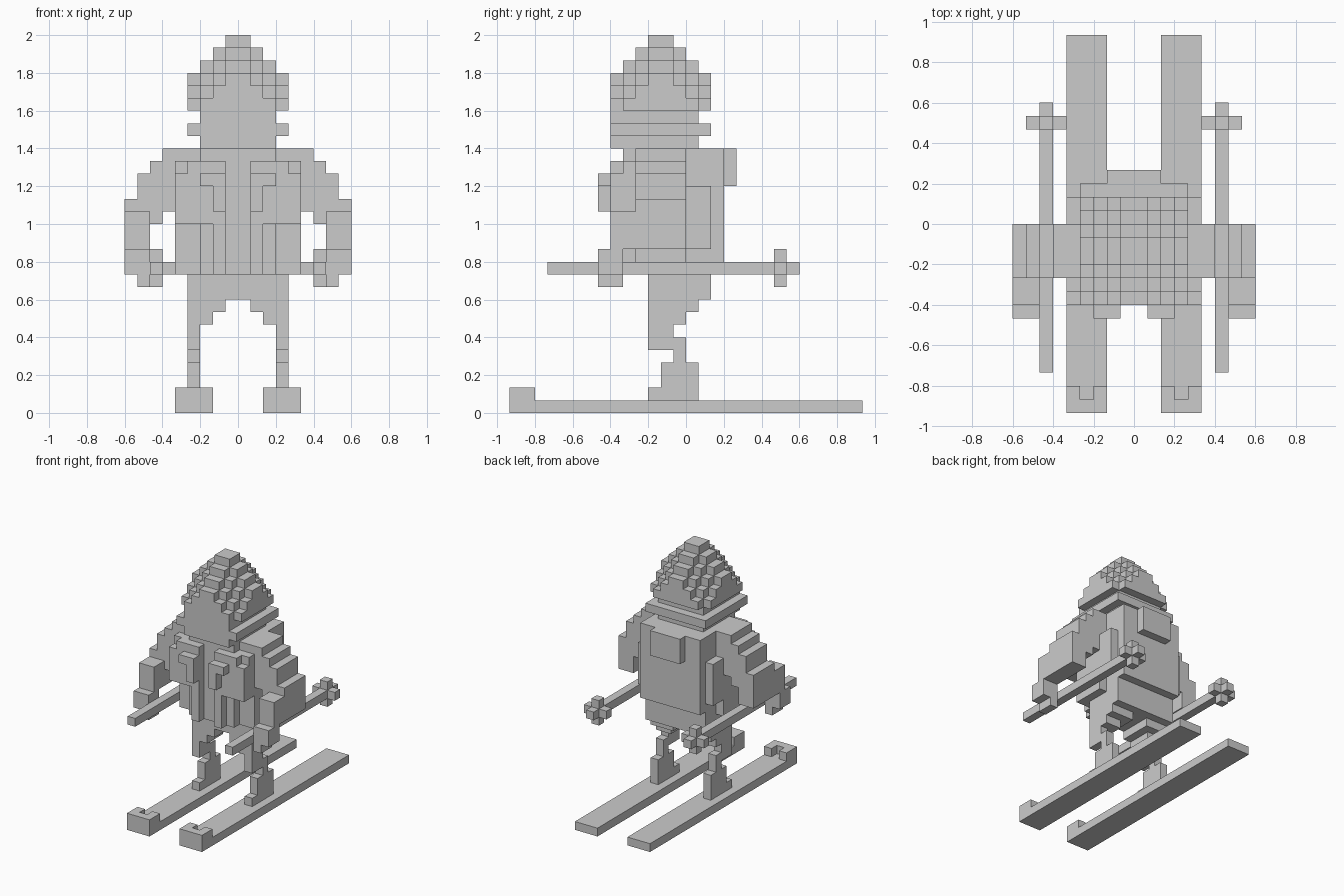
import bpy, bmesh
from mathutils import Vector

if "Cube" in bpy.data.objects:
    bpy.data.objects.remove(bpy.data.objects["Cube"])

U = 2 / 30  # size of one block


def box(x, y, z):
    """Set of unit cells filling the three given ranges."""
    return {(i, j, k) for i in range(*x) for j in range(*y) for k in range(*z)}


def wide(half, y, z):
    """Box centred on x = 0."""
    return box((-half, half), y, z)


def flip(cells):
    """Reflect cells across x = 0."""
    return {(-1 - i, j, k) for i, j, k in cells}


def build(name, cells):
    """Fuse cells into one clean outer shell."""
    bm = bmesh.new()
    verts = {}

    def vert(p):
        key = tuple(p)
        if key not in verts:
            verts[key] = bm.verts.new(Vector(key) * U)
        return verts[key]

    for cell in cells:
        for axis in range(3):
            for side in (0, 1):
                near = list(cell)
                near[axis] += 1 if side else -1
                if tuple(near) in cells:
                    continue
                u, v = (axis + 1) % 3, (axis + 2) % 3
                ring = []
                for i, j in ((0, 0), (1, 0), (1, 1), (0, 1)):
                    p = list(cell)
                    p[axis] += side
                    p[u] += i
                    p[v] += j
                    ring.append(vert(p))
                bm.faces.new(ring if side else ring[::-1])
    bmesh.ops.dissolve_limit(bm, angle_limit=0.01, verts=bm.verts, edges=bm.edges)
    mesh = bpy.data.meshes.new(name)
    bm.to_mesh(mesh)
    bm.free()
    obj = bpy.data.objects.new(name, mesh)
    bpy.context.collection.objects.link(obj)


def pair(name, cells):
    """Build a part on the +x side and its twin on the -x side."""
    build(name + "_right", cells)
    build(name + "_left", flip(cells))


# Ski: flat board with a notched raised tip
ski = box((2, 5), (-14, 14), (0, 1)) | box((2, 5), (-14, -12), (1, 2))
pair("ski", ski - {(3, -13, 1)})

# Boot, then a bent leg that widens towards the hips
shin = (3, 4)
pair("boot", box(shin, (-3, 1), (1, 2)) | box(shin, (-2, 1), (2, 4)))
leg = box(shin, (-1, 0), (4, 5))
for z, inner, back in ((5, 3, 0), (6, 3, -1), (7, 2, 0), (8, 1, 1)):
    leg |= box((inner, 4), (-3, back), (z, z + 1))
pair("leg", leg)

# Arm: columns stepping down from the shoulder, plus the forearm
arm = box((7, 9), (-6, -4), (13, 16))
for x, low, top in ((5, 16, 21), (6, 15, 20), (7, 13, 19), (8, 13, 17)):
    arm |= box((x, x + 1), (-4, 0), (low, top))
pair("arm", arm)
hand = box((7, 9), (-7, -5), (10, 13))
pair("hand", {c for c in hand if c[0] == 7 or c[2] > 10})

# Ski pole with a cross-shaped basket
pole = box((6, 7), (-11, 9), (11, 12))
basket = {c for c in box((5, 8), (7, 8), (10, 13)) if c[0] == 6 or c[2] == 11}
pair("ski_pole", pole | basket)

# Jacket front: chest panel, hooked pocket strap and hanging lapel
chest = box((1, 5), (-6, -4), (15, 20)) - {(4, -6, 19)}
strap = {c for c in box((1, 3), (-7, -6), (16, 19)) if c[0] == 1 or c[2] == 18}
lapel = box((1, 3), (-6, -4), (11, 15))
lapel = {c for c in lapel if c[0] == 1 or c[1] == -5}
pair("jacket_front", chest | strap | lapel)

# Trunk
build("hips", wide(4, (-3, 2), (9, 11)))
torso = wide(5, (-4, 0), (11, 21)) | wide(5, (0, 2), (13, 18))
torso |= wide(4, (0, 2), (11, 13)) | wide(1, (-5, -4), (11, 20))
build("torso", torso | wide(3, (-5, -4), (20, 21)))
build("backpack", wide(4, (2, 3), (12, 18)))
build("hood", wide(4, (0, 3), (18, 21)) | wide(2, (3, 4), (18, 21)))

# Head with a band around it
build("head", wide(3, (-6, 1), (21, 24)))
build("face_band", wide(4, (-6, 2), (22, 23)))

# Hat: stepped pyramid, one block lower per block away from the centre
build("hat", {c for c in wide(4, (-6, 2), (24, 30))
              if abs(c[0] + 0.5) + abs(c[1] + 2.5) + c[2] < 30.5})
